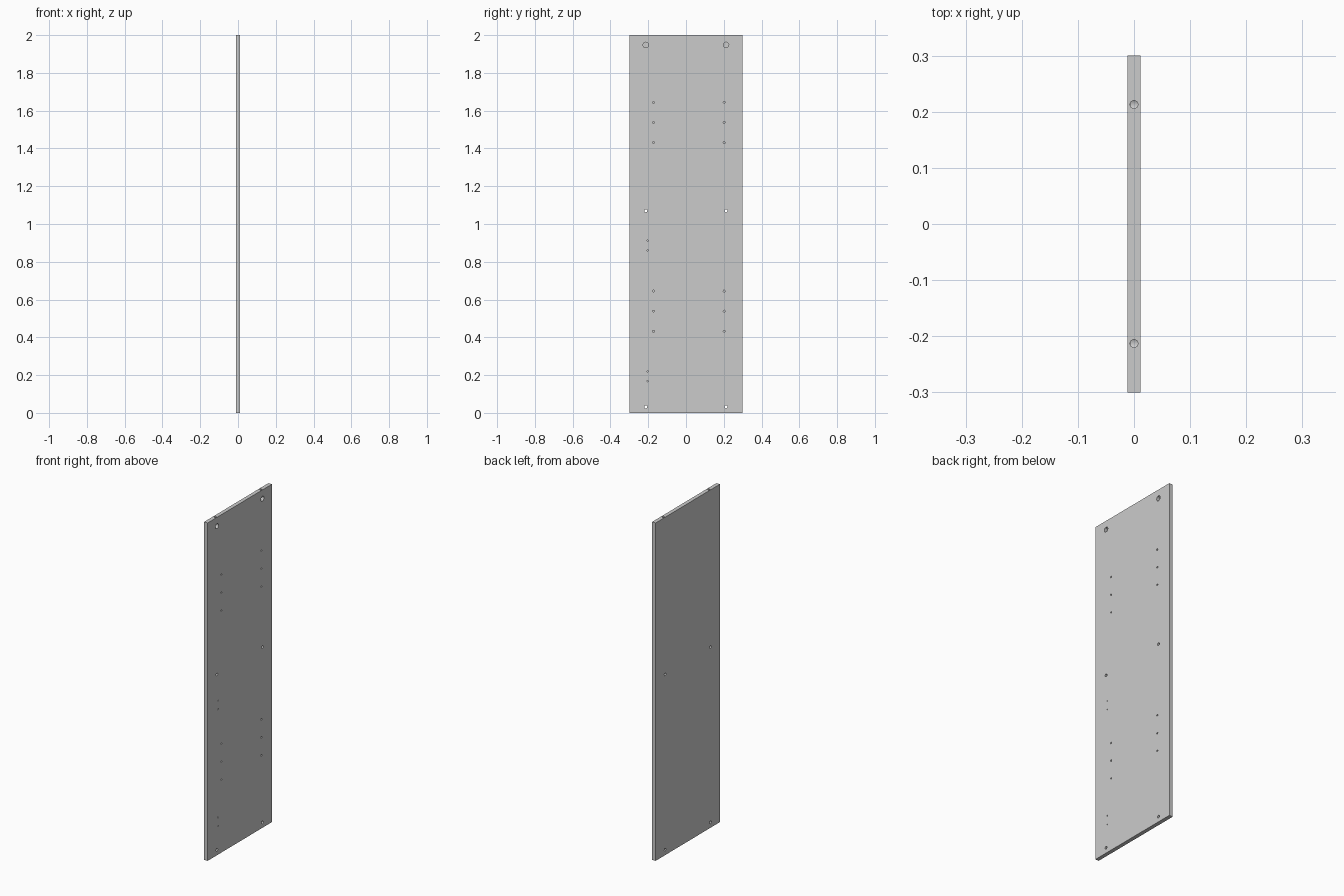
import bpy, bmesh
from mathutils import Matrix, Vector

if "Cube" in bpy.data.objects:
    bpy.data.objects.remove(bpy.data.objects["Cube"])

T, W, H = 0.023, 0.6, 2.0      # thickness, width, height
FACE = T / 2                   # drilled face, +x
BAND = 0.004                   # bottom edge strip


def to_object(name, bm):
    mesh = bpy.data.meshes.new(name)
    bm.to_mesh(mesh)
    bm.free()
    ob = bpy.data.objects.new(name, mesh)
    bpy.context.collection.objects.link(ob)
    return ob


def box(name, z0, z1):
    bm = bmesh.new()
    bmesh.ops.create_cube(bm, size=1, matrix=Matrix.Translation((0, 0, (z0 + z1) / 2))
                          @ Matrix.Diagonal((T, W, z1 - z0, 1)))
    return to_object(name, bm)


def drill(bm, start, end, r, sides=24):
    a, b = Vector(start), Vector(end)
    rot = (b - a).to_track_quat('Z', 'Y').to_matrix().to_4x4()
    bmesh.ops.create_cone(bm, cap_ends=True, segments=sides, radius1=r, radius2=r,
                          depth=(b - a).length,
                          matrix=Matrix.Translation((a + b) / 2) @ rot)


def face_hole(bm, y, z, r, depth):
    drill(bm, (FACE + 0.01, y, z), (FACE - depth, y, z), r)


def cut(target, cutter):
    mod = target.modifiers.new("holes", 'BOOLEAN')
    mod.operation = 'DIFFERENCE'
    mod.solver = 'EXACT'
    mod.object = cutter
    cutter.hide_render = True
    bpy.context.view_layer.objects.active = target
    bpy.ops.object.modifier_apply(modifier=mod.name)
    bpy.data.objects.remove(cutter)


# Side panel and its bottom edge strip
panel = box("side_panel", BAND, H)
box("bottom_edge_strip", 0, BAND)

# Holes in the broad face
holes = bmesh.new()
for y in (-0.213, 0.212):
    face_hole(holes, y, 1.948, 0.0145, 0.018)       # connector pockets
    for z in (1.07, 0.032):
        face_hole(holes, y, z, 0.008, T + 0.01)     # through holes
for y in (-0.172, 0.202):                           # shelf pin holes
    for base in (0.432, 1.431):
        for i in range(3):
            face_hole(holes, y, base + i * 0.1065, 0.005, 0.013)
for z in (0.912, 0.86, 0.22, 0.168):                # hinge screw holes
    face_hole(holes, -0.203, z, 0.0035, 0.013)
cut(panel, to_object("face_hole_cutter", holes))

# Bores from the top edge down into the connector pockets
bores = bmesh.new()
for y in (-0.213, 0.213):
    drill(bores, (0, y, H + 0.01), (0, y, 1.948), 0.007)
cut(panel, to_object("top_bore_cutter", bores))

# Smooth the hole walls only
panel.select_set(True)
bpy.context.view_layer.objects.active = panel
bpy.ops.object.shade_smooth_by_angle()
